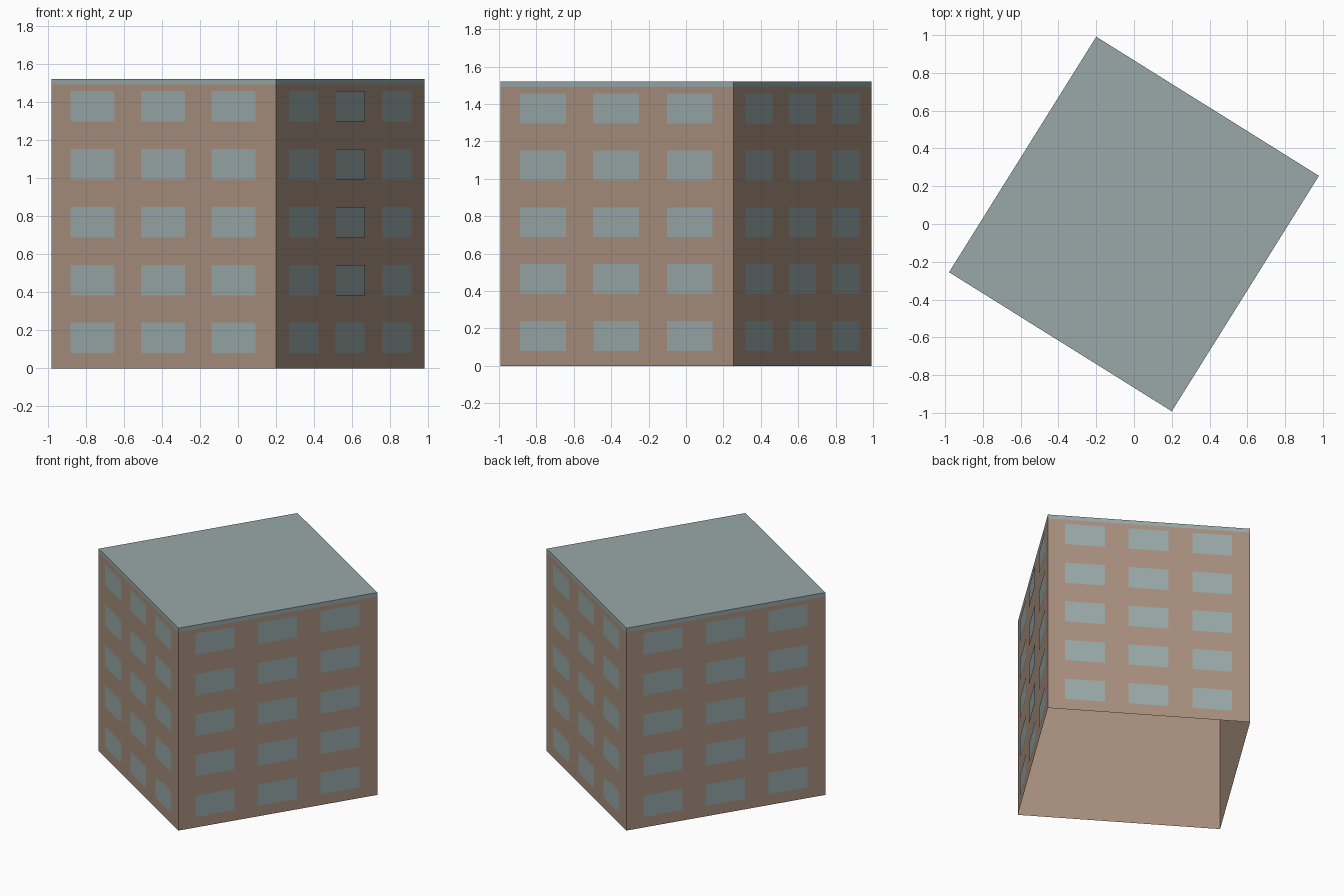
import bpy
import bmesh
from math import radians
from mathutils import Matrix, Vector

cube = bpy.data.objects.get("Cube")
if cube:
    bpy.data.objects.remove(cube, do_unlink=True)

WIDTH, DEPTH, HEIGHT = 1.39, 1.47, 1.52
BAND_Z = 1.49
TURN = Matrix.Rotation(radians(-32), 4, 'Z')


def material(name, rgb):
    mat = bpy.data.materials.new(name)
    mat.use_nodes = True
    colour = (*rgb, 1)
    mat.diffuse_color = colour
    mat.node_tree.nodes["Principled BSDF"].inputs["Base Color"].default_value = colour
    return mat


brown = material("wall brown", (0.39, 0.275, 0.207))
teal = material("grey teal", (0.315, 0.395, 0.39))


def add_object(name, bm, *mats):
    mesh = bpy.data.meshes.new(name)
    bm.to_mesh(mesh)
    bm.free()
    for mat in mats:
        mesh.materials.append(mat)
    obj = bpy.data.objects.new(name, mesh)
    bpy.context.collection.objects.link(obj)
    return obj


# Building shell: open-bottomed box with a coloured roof and roof edge band
bm = bmesh.new()
bmesh.ops.create_cube(bm, size=1)
bmesh.ops.scale(bm, vec=(WIDTH, DEPTH, HEIGHT), verts=bm.verts)
bmesh.ops.translate(bm, vec=(0, 0, HEIGHT / 2), verts=bm.verts)
floor = [f for f in bm.faces if f.normal.z < -0.9]
bmesh.ops.delete(bm, geom=floor, context='FACES_ONLY')
bmesh.ops.bisect_plane(bm, geom=bm.verts[:] + bm.edges[:] + bm.faces[:],
                       plane_co=(0, 0, BAND_Z), plane_no=(0, 0, 1))
for face in bm.faces:
    face.material_index = int(face.calc_center_median().z > BAND_Z)
bmesh.ops.transform(bm, matrix=TURN, verts=bm.verts)
add_object("building_shell", bm, brown, teal)


# Window panes: five rows of three on each wall
def add_windows(name, angle, length, distance, middle_gap):
    bm = bmesh.new()
    place = TURN @ Matrix.Rotation(radians(angle), 4, 'Z')
    for row in range(5):
        z = 0.08 + row * 0.304
        for col in range(3):
            left = (0.085 + col * 0.3145 - 0.5) * length
            right = left + 0.196 * length
            y = -distance - (middle_gap if col == 1 and row else 0.002)
            corners = [(left, y, z), (right, y, z),
                       (right, y, z + 0.16), (left, y, z + 0.16)]
            bm.faces.new([bm.verts.new(place @ Vector(c)) for c in corners])
    add_object(name, bm, teal)


add_windows("front_windows", 0, WIDTH, DEPTH / 2, 0.002)
add_windows("left_windows", 90, DEPTH, WIDTH / 2, 0.005)
add_windows("back_windows", 180, WIDTH, DEPTH / 2, 0.002)
add_windows("right_windows", 270, DEPTH, WIDTH / 2, 0.005)
